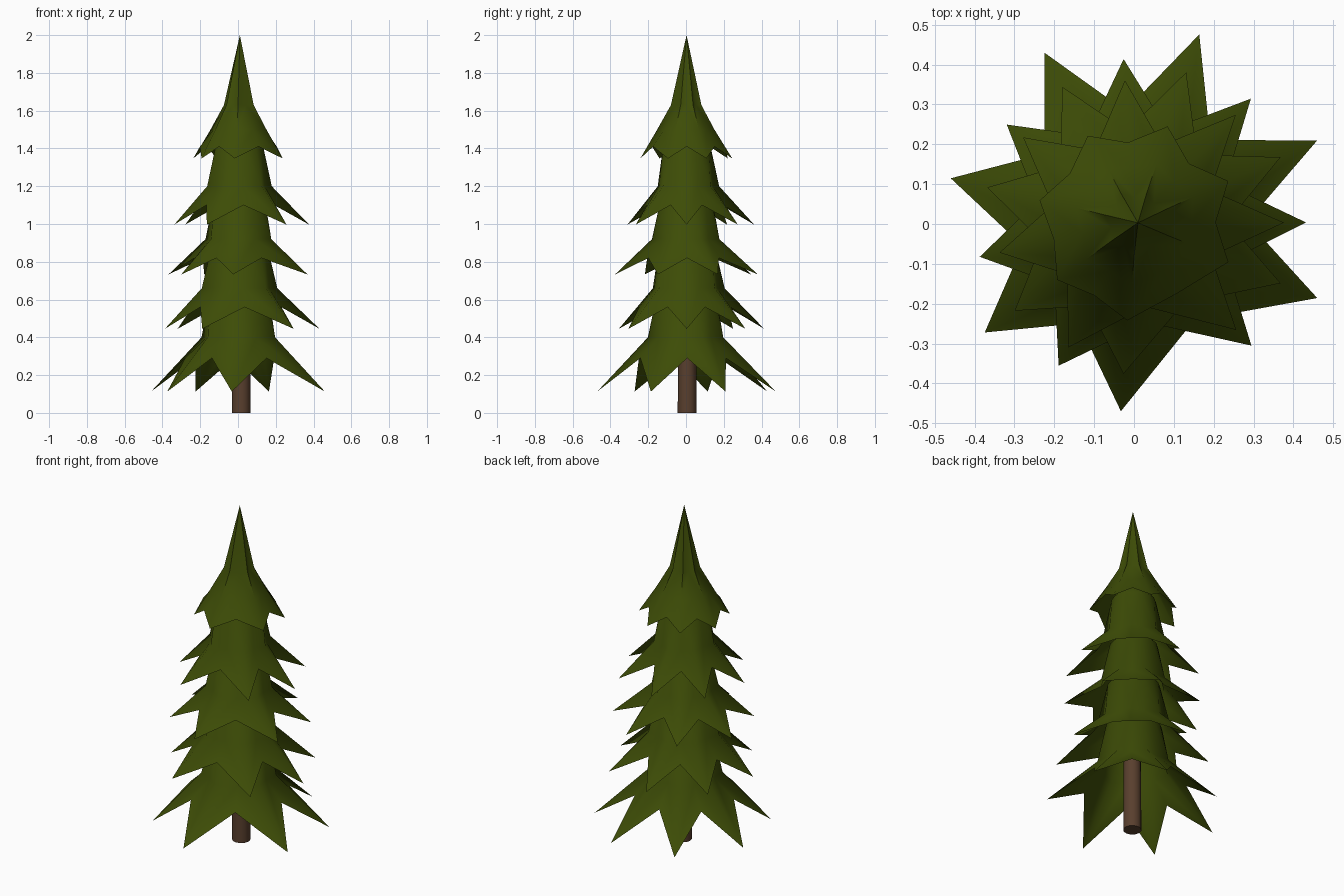
import bpy, math

if "Cube" in bpy.data.objects:
    bpy.data.objects.remove(bpy.data.objects["Cube"])

def material(name, col):
    m = bpy.data.materials.new(name)
    m.diffuse_color = (*col, 1)
    m.use_nodes = True
    m.node_tree.nodes["Principled BSDF"].inputs["Base Color"].default_value = m.diffuse_color
    return m

green = material("needle green", (0.047, 0.073, 0.002))
brown = material("bark brown", (0.100, 0.050, 0.027))

# Branch tips of one skirt: (angle in degrees, radius)
TIPS = [(24.5, .505), (71, .503), (117.6, .485), (166, .474),
        (216, .463), (266, .471), (338, .496)]

def smooth(ob, angle):
    bpy.ops.object.select_all(action='DESELECT')
    ob.select_set(True)
    bpy.context.view_layer.objects.active = ob
    bpy.ops.object.shade_smooth_by_angle(angle=math.radians(angle))

def skirt(name, scale, turn, tip_z, valley_z, valley_r, rings, apex_z):
    """Open star-shaped skirt: jagged rim, rounder rings above, closed at an apex."""
    cols = []
    for i, (a, r) in enumerate(TIPS):
        nxt = TIPS[(i + 1) % len(TIPS)][0]
        gap = (nxt - a) % 360
        cols.append((a, r * scale, tip_z, 1))
        cols.append((a + gap / 2, valley_r, valley_z, -1))
    n = len(cols)
    verts, faces = [], []
    def add(a, r, z, off=(0, 0)):
        t = math.radians(a + turn)
        verts.append((r * math.cos(t) + off[0], r * math.sin(t) + off[1], z))
    for a, r, z, s in cols:
        add(a, r, z)
    for rr, zz, wave in rings:
        for a, r, z, s in cols:
            add(a, rr * (1 + wave * s), zz, (.006, .003))
    for k in range(len(rings)):
        for i in range(n):
            j = (i + 1) % n
            # split each panel from rim ridge so that the folds stay crisp
            a, b, c, d = k * n + i, k * n + j, (k + 1) * n + j, (k + 1) * n + i
            faces += [(a, b, d), (b, c, d)] if i % 2 else [(a, b, c), (a, c, d)]
    verts.append((0.01, 0.003, apex_z))
    top = len(rings) * n
    for i in range(n):
        faces.append((top + i, top + (i + 1) % n, len(verts) - 1))
    me = bpy.data.meshes.new(name)
    me.from_pydata(verts, [], faces)
    me.materials.append(green)
    ob = bpy.data.objects.new(name, me)
    bpy.context.collection.objects.link(ob)
    smooth(ob, 70)

# Five layers of branches, alternately turned
skirt("branches_1", 1.0, 0, .113, .29, .285, [(.19, .40, .08), (.155, .64, 0)], .80)
skirt("branches_2", .855, -24, .445, .56, .25, [(.187, .66, .08), (.145, .90, 0)], 1.06)
skirt("branches_3", .80, 0, .733, .82, .235, [(.170, .92, .08), (.133, 1.15, 0)], 1.30)
skirt("branches_4", .745, -24, .997, 1.10, .21, [(.16, 1.20, .08), (.123, 1.43, 0)], 1.62)
skirt("branches_top", .515, 0, 1.347, 1.41, .205, [(.147, 1.50, .06), (.074, 1.63, .12)], 2.0)

# Trunk
bpy.ops.mesh.primitive_cone_add(vertices=12, radius1=.05, radius2=.047, depth=.55,
                                location=(.017, .006, .275))
trunk = bpy.context.object
trunk.name = "trunk"
trunk.data.materials.append(brown)
smooth(trunk, 40)
